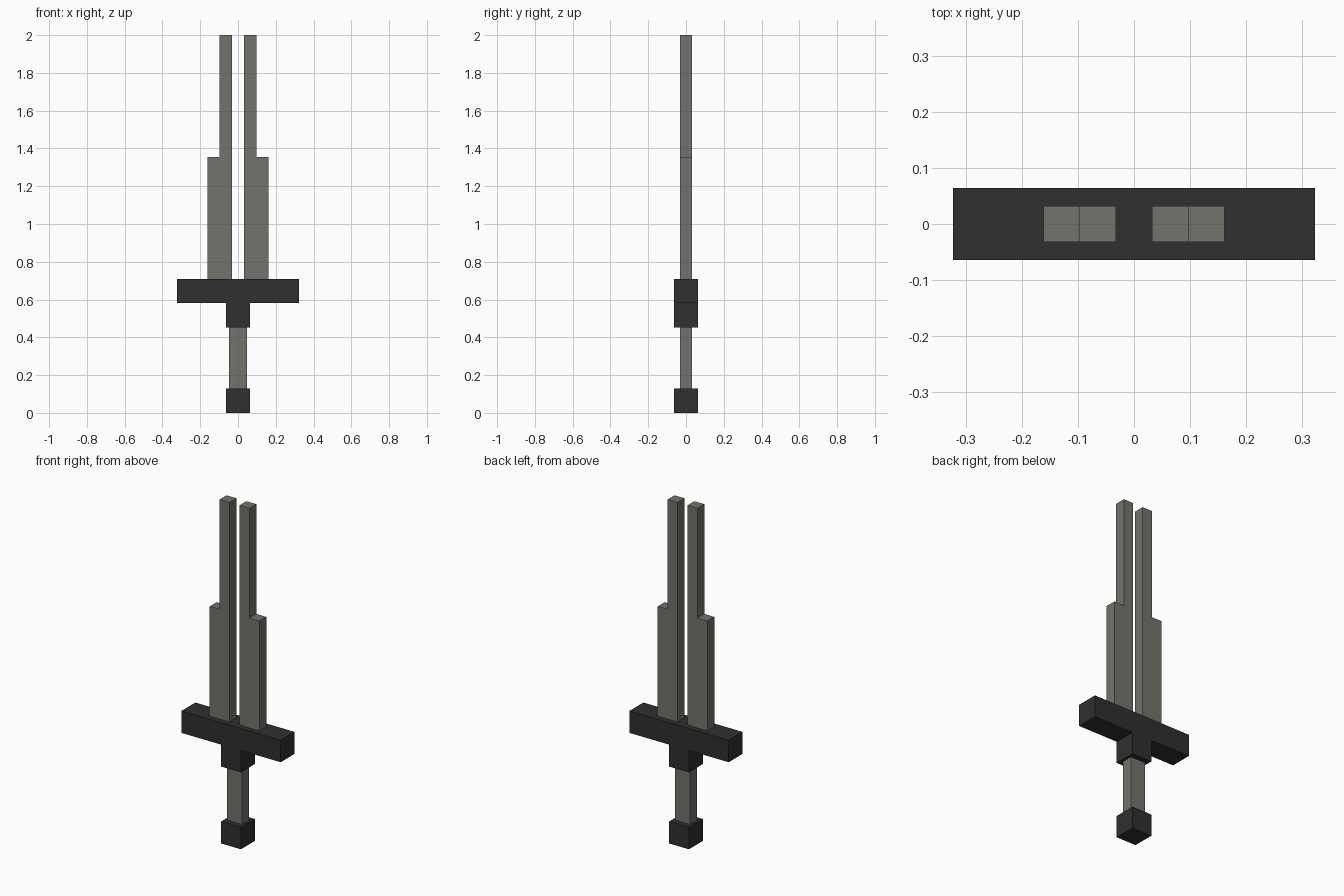
import bpy, bmesh

if "Cube" in bpy.data.objects:
    bpy.data.objects.remove(bpy.data.objects["Cube"])

U = 2 / 15.5  # one block width


def material(name, rgb):
    m = bpy.data.materials.new(name)
    m.diffuse_color = (*rgb, 1)
    m.use_nodes = True
    m.node_tree.nodes["Principled BSDF"].inputs["Base Color"].default_value = m.diffuse_color
    return m


stone = material("stone_grey", (0.171, 0.174, 0.147))
dark = material("dark_iron", (0.029, 0.029, 0.029))


def prism(name, outline, depth, mat):
    """Extrude an x/z outline (in blocks) symmetrically along y."""
    bm = bmesh.new()
    face = bm.faces.new([bm.verts.new((x * U, -depth * U / 2, z * U)) for x, z in outline])
    ext = bmesh.ops.extrude_face_region(bm, geom=[face])
    verts = [g for g in ext["geom"] if isinstance(g, bmesh.types.BMVert)]
    bmesh.ops.translate(bm, verts=verts, vec=(0, depth * U, 0))
    bmesh.ops.recalc_face_normals(bm, faces=bm.faces)
    me = bpy.data.meshes.new(name)
    bm.to_mesh(me)
    bm.free()
    me.materials.append(mat)
    ob = bpy.data.objects.new(name, me)
    bpy.context.collection.objects.link(ob)
    return ob


def box(name, half, z0, z1, depth, mat):
    return prism(name, [(-half, z0), (half, z0), (half, z1), (-half, z1)], depth, mat)


# Handle and guard
box("pommel", 0.5, 0, 1, 1, dark)
box("grip", 0.375, 1, 3.5, 0.5, stone)
box("collar", 0.5, 3.5, 4.5, 1, dark)
box("crossguard", 2.5, 4.5, 5.5, 1, dark)

# Twin stepped blades, mirrored left and right
step = [(0.25, 5.5), (1.25, 5.5), (1.25, 10.5), (0.75, 10.5), (0.75, 15.5), (0.25, 15.5)]
for name, side in (("right_blade", 1), ("left_blade", -1)):
    prism(name, [(side * x, z) for x, z in step], 0.5, stone)
